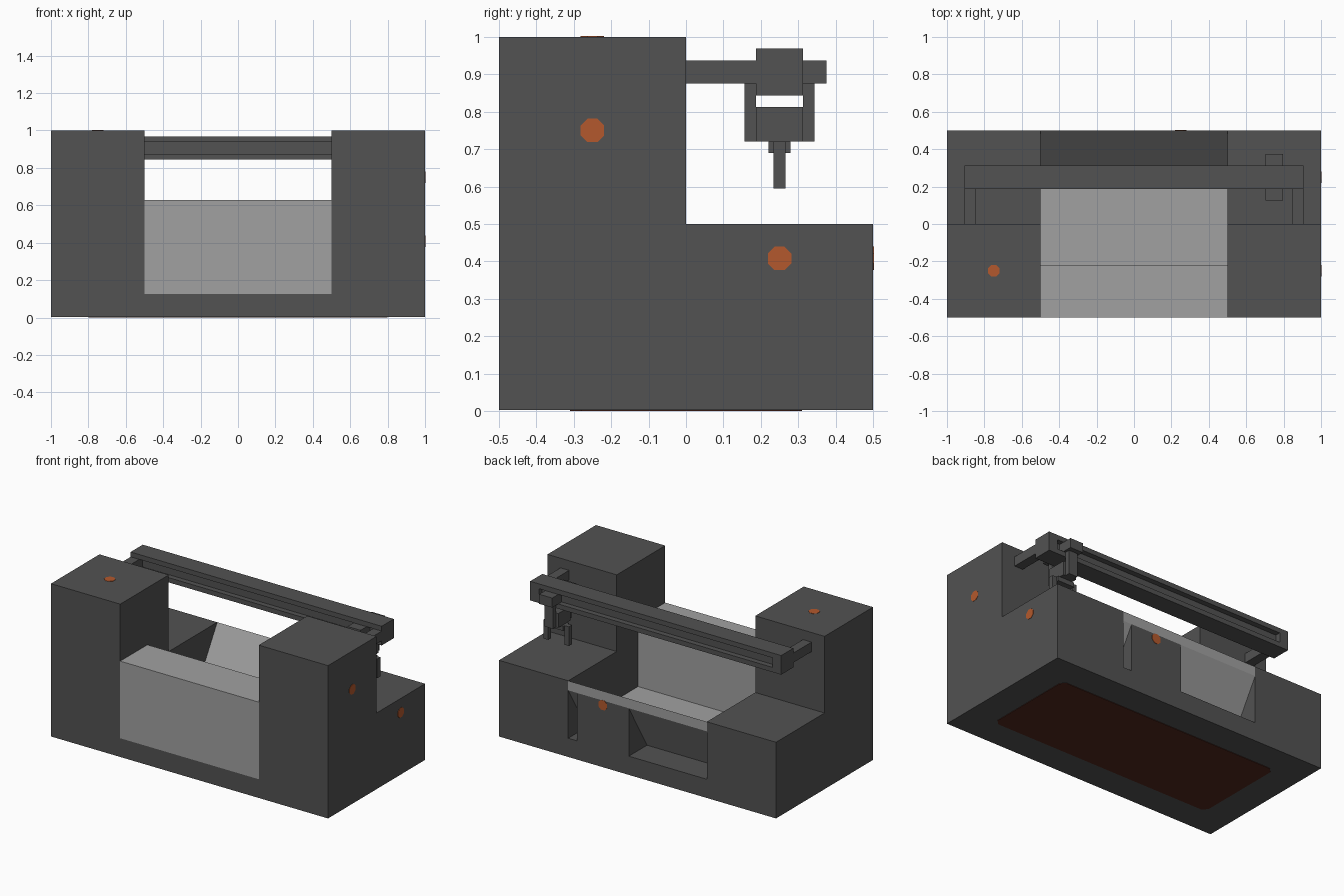
import bpy, bmesh, math
from mathutils import Matrix

if "Cube" in bpy.data.objects:
    bpy.data.objects.remove(bpy.data.objects["Cube"])


def mat(name, rgb):
    m = bpy.data.materials.new(name)
    m.diffuse_color = [((c / 255 + 0.055) / 1.055) ** 2.4 for c in rgb] + [1]
    m.use_nodes = True
    m.node_tree.nodes["Principled BSDF"].inputs["Base Color"].default_value = m.diffuse_color
    return m


DARK = mat("dark_grey", (82, 82, 82))
LIGHT = mat("light_grey", (161, 161, 161))
ORANGE = mat("orange", (180, 89, 45))
BROWN = mat("dark_brown", (82, 40, 30))


def finish(name, bm, material):
    bmesh.ops.recalc_face_normals(bm, faces=bm.faces)
    me = bpy.data.meshes.new(name)
    bm.to_mesh(me)
    bm.free()
    me.materials.append(material)
    ob = bpy.data.objects.new(name, me)
    bpy.context.collection.objects.link(ob)
    return ob


def prism(name, x0, x1, profile, material):
    """Extrude a (y, z) profile from x0 to x1."""
    bm = bmesh.new()
    f = bm.faces.new([bm.verts.new((x0, y, z)) for y, z in profile])
    r = bmesh.ops.extrude_face_region(bm, geom=[f])
    verts = [v for v in r["geom"] if isinstance(v, bmesh.types.BMVert)]
    bmesh.ops.translate(bm, verts=verts, vec=(x1 - x0, 0, 0))
    return finish(name, bm, material)


def box(name, x, y, z, material=DARK):
    return prism(name, x[0], x[1], [(y[0], z[0]), (y[1], z[0]), (y[1], z[1]), (y[0], z[1])], material)


def dot(name, loc, axis):
    """Thin eight-sided marker facing along the axis."""
    bm = bmesh.new()
    bmesh.ops.create_cone(bm, cap_ends=True, segments=8, radius1=0.034, radius2=0.034, depth=0.004,
                          matrix=Matrix.Rotation(math.pi / 8, 4, "Z"))
    rot = {"x": Matrix.Rotation(math.pi / 2, 4, "Y"), "y": Matrix.Rotation(math.pi / 2, 4, "X"),
           "z": Matrix.Identity(4)}[axis]
    bm.transform(Matrix.Translation(loc) @ rot)
    return finish(name, bm, ORANGE)


# Housing: stepped end blocks joined by a low base
B = 0.003
step = [(-0.5, B), (0.5, B), (0.5, 0.5), (0, 0.5), (0, 1), (-0.5, 1)]
prism("left_housing", -1, -0.5, step, DARK)
prism("right_housing", 0.5, 1, step, DARK)
box("middle_base", (-0.5, 0.5), (-0.5, 0.5), (B, 0.125))

# Underside plate with clipped corners
bm = bmesh.new()
px, py, c = 0.8, 0.31, 0.03
quarter = [(px, py - c), (px - c, py)]
pts = (quarter + [(-x, y) for x, y in quarter[::-1]]
       + [(-x, -y) for x, y in quarter] + [(x, -y) for x, y in quarter[::-1]])
face = bm.faces.new([bm.verts.new((x, y, 0)) for x, y in pts])
r = bmesh.ops.extrude_face_region(bm, geom=[face])
bmesh.ops.translate(bm, verts=[v for v in r["geom"] if isinstance(v, bmesh.types.BMVert)], vec=(0, 0, B))
finish("underside_plate", bm, BROWN)

# Trough: front block, floor and sloped back sheet
box("trough_front", (-0.5, 0.5), (-0.5, -0.22), (0.125, 0.628), LIGHT)
box("trough_floor", (-0.5, 0.5), (-0.22, 0.3), (0.125, 0.1875), LIGHT)
prism("trough_back_slope", -0.5, 0.5, [(0.5, 0.5), (0.5, 0.4375), (0.3125, 0.125), (0.275, 0.125)], LIGHT)

# Wedge supporting the slope at the back
prism("back_support", 0.0625, 0.4375, [(0.5, 0.125), (0.5, 0.4375), (0.3125, 0.125)], DARK)

# Connector markers
dot("marker_side_upper", (1, -0.25, 0.75), "x")
dot("marker_side_lower", (1, 0.25, 0.408), "x")
dot("marker_top", (-0.75, -0.25, 1), "z")
dot("marker_back", (0.25, 0.5, 0.408), "y")

# Gantry beam with a long groove on the front and back
z0, z1, s0, s1 = 0.844, 0.969, 0.875, 0.9375
y0, y1, d = 0.1875, 0.3125, 0.035
prism("gantry_beam", -0.844, 0.844,
      [(y0, z0), (y1, z0), (y1, s0), (y1 - d, s0), (y1 - d, s1), (y1, s1),
       (y1, z1), (y0, z1), (y0, s1), (y0 + d, s1), (y0 + d, s0), (y0, s0)], DARK)
for side, label in ((-1, "left"), (1, "right")):
    xs = sorted((side * 0.844, side * 0.906))
    box(label + "_beam_end", xs, (y0, y1), (z0, z1))
    box(label + "_beam_arm", xs, (0, y0), (s0, s1))

# Carriage riding in the grooves
CX = 0.75
wide, slim = (CX - 0.047, CX + 0.047), (CX - 0.031, CX + 0.031)
for label, ya, yb, ha, hb in (("front", 0.125, y0 + d, 0.156, y0), ("back", y1 - d, 0.375, y1, 0.344)):
    box("carriage_slider_" + label, wide, (ya, yb), (s0, s1))
    box("carriage_strap_" + label, slim, (ha, hb), (0.72, s0))
box("carriage_block", wide, (y0, y1), (0.72, 0.8125))

# Gripper bar and its two fingers
box("gripper_bar", (CX - 0.06, CX + 0.06), (0.22, 0.28), (0.69, 0.72))
for side, label in ((-1, "left"), (1, "right")):
    x = CX + side * 0.075
    box("gripper_finger_" + label, (x - 0.016, x + 0.016), (0.234, 0.266), (0.595, 0.72))
